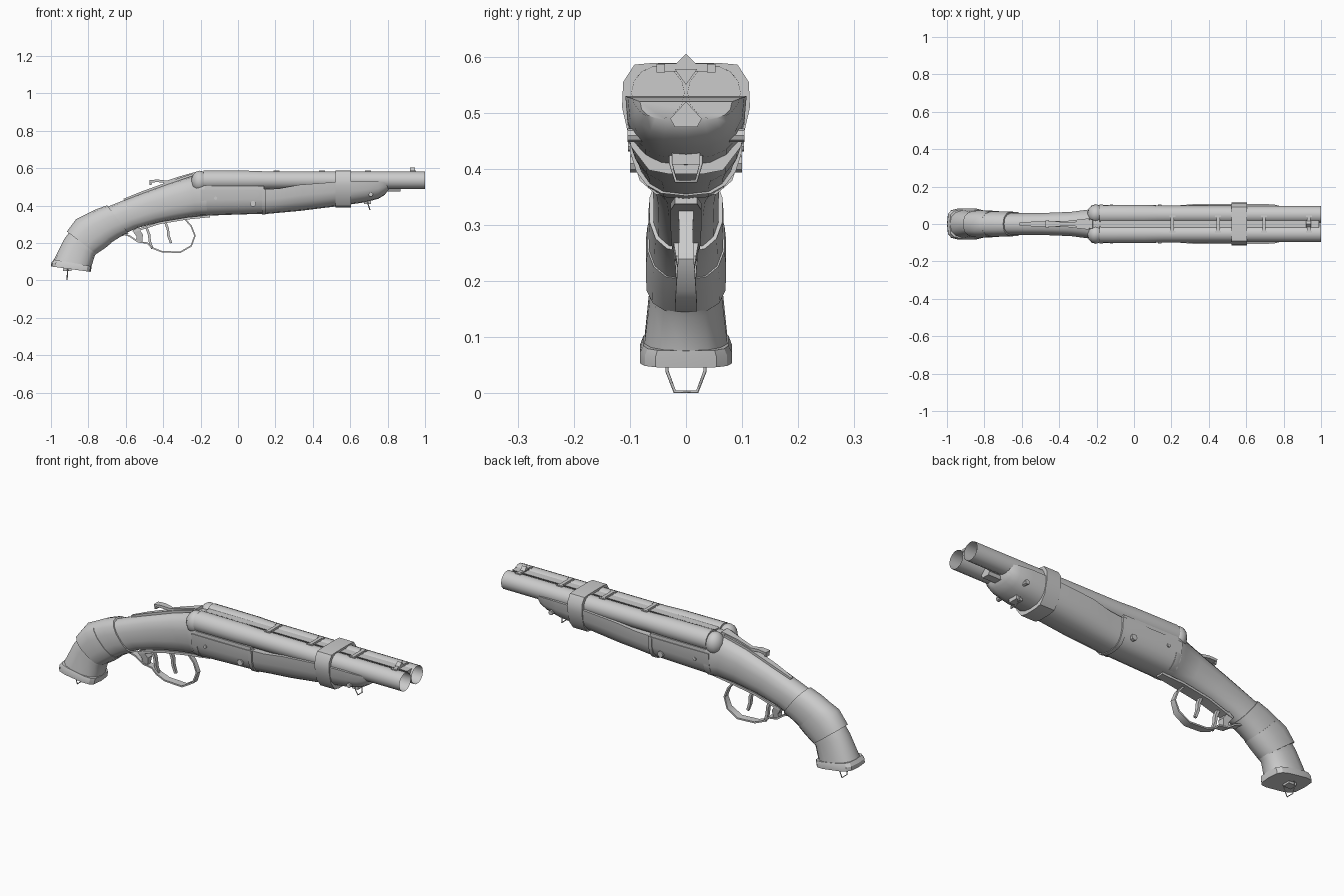
import bpy, bmesh, math
from mathutils import Vector

if "Cube" in bpy.data.objects:
    bpy.data.objects.remove(bpy.data.objects["Cube"])


def finish(name, bm, angle=40):
    bmesh.ops.recalc_face_normals(bm, faces=bm.faces)
    me = bpy.data.meshes.new(name)
    bm.to_mesh(me)
    bm.free()
    ob = bpy.data.objects.new(name, me)
    bpy.context.collection.objects.link(ob)
    bpy.ops.object.select_all(action='DESELECT')
    ob.select_set(True)
    bpy.context.view_layer.objects.active = ob
    bpy.ops.object.shade_smooth_by_angle(angle=math.radians(angle))
    return ob


def loft(name, rings, cap_start=True, cap_end=True, angle=40):
    bm = bmesh.new()
    rows = [[bm.verts.new(p) for p in r] for r in rings]
    n = len(rows[0])
    for a, b in zip(rows, rows[1:]):
        for i in range(n):
            j = (i + 1) % n
            bm.faces.new((a[i], a[j], b[j], b[i]))
    if cap_start:
        bm.faces.new(rows[0])
    if cap_end:
        bm.faces.new(rows[-1])
    return finish(name, bm, angle)


def spow(v, e):
    return math.copysign(abs(v) ** e, v)


def slice_ring(top, bot, hw, n=2.5, count=14):
    """Rounded section between a top and a bottom point (x, z)."""
    t, b = Vector((top[0], 0, top[1])), Vector((bot[0], 0, bot[1]))
    mid, up = (t + b) / 2, (t - b) / 2
    ring = []
    for i in range(count):
        a = 2 * math.pi * i / count
        ring.append(mid + up * spow(math.cos(a), 2 / n)
                    + Vector((0, hw * spow(math.sin(a), 2 / n), 0)))
    return ring


def u_ring(x, zb, zt, hw, n=2.6, count=11):
    """Flat-topped U section."""
    ring = []
    for i in range(count):
        a = math.pi * i / (count - 1)
        ring.append((x, hw * spow(math.cos(a), 2 / n),
                     zt - (zt - zb) * abs(math.sin(a)) ** (2 / n)))
    return ring


def prism(name, outline, x0, x1):
    """Extrude a (y, z) outline along x."""
    return loft(name, [[(x, y, z) for y, z in outline] for x in (x0, x1)], angle=35)


def box(name, x0, x1, hw, z0, z1, y=0):
    return prism(name, [(y - hw, z0), (y + hw, z0), (y + hw, z1), (y - hw, z1)], x0, x1)


def strip(name, path, widths, t):
    """Flat metal strip following an (x, z) path."""
    rings = []
    for i, (p, w) in enumerate(zip(path, widths)):
        a, b = path[max(i - 1, 0)], path[min(i + 1, len(path) - 1)]
        d = Vector((b[0] - a[0], 0, b[1] - a[1])).normalized()
        nrm = Vector((-d.z, 0, d.x)) * t / 2
        c, y = Vector((p[0], 0, p[1])), Vector((0, w, 0))
        rings.append([c + nrm + y, c + nrm - y, c - nrm - y, c - nrm + y])
    return loft(name, rings)


def wire(name, points, r):
    cu = bpy.data.curves.new(name, 'CURVE')
    cu.dimensions = '3D'
    cu.bevel_depth = r
    cu.bevel_resolution = 0
    sp = cu.splines.new('POLY')
    sp.points.add(len(points) - 1)
    for s, p in zip(sp.points, points):
        s.co = (*p, 1)
    ob = bpy.data.objects.new(name, cu)
    bpy.context.collection.objects.link(ob)
    return ob


# Curved pistol-grip stock
loft("stock", [slice_ring(*s) for s in (
    ((-.985, .11), (-.785, .07), .076),
    ((-.93, .22), (-.765, .135), .066),
    ((-.86, .315), (-.715, .18), .063),
    ((-.775, .362), (-.63, .24), .060),
    ((-.67, .405), (-.54, .28), .059),
    ((-.52, .465), (-.42, .312), .060),
    ((-.36, .523), (-.30, .333), .066),
    ((-.26, .555), (-.22, .343), .078),
    ((-.215, .572), (-.19, .347), .096, 2.8),
    ((-.175, .572), (-.165, .347), .098, 2.8))])

# Flared butt plate
loft("butt_plate", [slice_ring(*s, 4) for s in (
    ((-1.0, .075), (-.788, .046), .083),
    ((-.998, .095), (-.784, .064), .083),
    ((-.985, .112), (-.782, .076), .077))], angle=30)

# Tape wraps around the grip
loft("grip_wrap_lower", [slice_ring(*s) for s in (
    ((-.915, .262), (-.758, .142), .072),
    ((-.865, .328), (-.712, .172), .073),
    ((-.815, .352), (-.675, .202), .070))])
loft("grip_wrap_upper", [slice_ring(*s) for s in (
    ((-.83, .345), (-.69, .195), .067),
    ((-.765, .378), (-.63, .233), .068),
    ((-.70, .402), (-.585, .252), .066))])

# Receiver and rounded breech fences
loft("receiver", [u_ring(*s) for s in (
    (-.20, .345, .487, .100), (-.05, .351, .487, .102), (.14, .357, .487, .100))])
for side in (-1, 1):
    bm = bmesh.new()
    bmesh.ops.create_uvsphere(bm, u_segments=12, v_segments=8, radius=1)
    for v in bm.verts:
        v.co = Vector((-.205 + v.co.x * .045, side * .054 + v.co.y * .052, .53 + v.co.z * .057))
    finish("breech_fence", bm, 60)

# Twin open barrels, thicker at the breech
for side in (-1, 1):
    rings = []
    for x, r in ((-.185, .053), (.06, .052), (.16, .048), (1.0, .047)):
        rings.append([(x, side * .05 + r * math.cos(a), .536 + r * math.sin(a))
                      for a in (2 * math.pi * i / 14 for i in range(14))])
    loft("barrel", rings, True, False)
    # Flat extractor side rail under the breech
    box("breech_rail", -.18, .14, .012, .484, .505, side * .085)

# Ribs between the barrels
prism("top_rib", [(-.02, .578), (.02, .578), (0, .55)], -.18, .99)
prism("under_rib", [(-.02, .475), (.02, .475), (.028, .49), (0, .52), (-.028, .49)], .14, .87)

# Rib clips and front sight
for x in (.205, .45, .695, .935):
    box("rib_clip", x - .009, x + .009, .05, .574, .588)
    for side in (-1, 1):
        box("clip_foot", x - .016, x + .016, .008, .572, .587, side * .045)
loft("front_sight", [[(.92, y, z) for y, z in ((-.02, .585), (.02, .585), (0, .605))],
                     [(.945, y, z) for y, z in ((-.02, .585), (.02, .585), (0, .605))]])

# Wooden fore-end
loft("fore_end", [u_ring(*s) for s in (
    (.145, .355, .488, .094, 2.8), (.22, .362, .492, .098), (.33, .372, .512, .107),
    (.54, .398, .528, .108), (.68, .418, .53, .108), (.75, .437, .528, .104),
    (.785, .458, .525, .095), (.805, .485, .52, .082))])
loft("receiver_joint", [u_ring(x, .352, .489, .103, 2.8) for x in (.128, .148)])

# Wide strap around barrels and fore-end
half = [(.06, .589), (.092, .586), (.112, .555), (.114, .51), (.098, .44), (.066, .398), (.03, .391)]
prism("strap", half + [(-y, z) for y, z in reversed(half)], .522, .605)

# Hinge pins
for x, z, r, l in ((.08, .41, .016, .1), (-.12, .44, .009, .103), (.71, .46, .012, .104)):
    loft("hinge_pin", [[(x + r * math.cos(i * math.pi / 4), y, z + r * math.sin(i * math.pi / 4))
                        for i in range(8)] for y in (-l, l)], angle=30)

# Opening lever and tang on top
strip("top_tang", [(-.61, .431), (-.52, .468), (-.36, .526), (-.24, .566)],
      [.008, .014, .016, .03], .012)
strip("opening_lever", [(-.465, .512), (-.47, .53), (-.43, .533), (-.38, .527), (-.31, .55), (-.22, .575)],
      [.013, .018, .016, .01, .012, .025], .014)

# Trigger guard
strip("trigger_guard", [(-.62, .25), (-.58, .238), (-.535, .207), (-.485, .2), (-.46, .175), (-.41, .155),
                        (-.31, .15), (-.25, .185), (-.23, .24), (-.25, .29), (-.285, .33)],
      [.022, .02, .018, .018, .018, .02, .02, .018, .014, .012, .014], .008)
strip("guard_spur", [(-.55, .275), (-.525, .24), (-.53, .208)], [.025, .018, .012], .035)
strip("trigger_plate", [(-.56, .263), (-.42, .307), (-.27, .332), (-.15, .344)],
      [.025, .028, .028, .02], .012)

# Two curved triggers
for x, z in ((-.49, .285), (-.39, .315)):
    strip("trigger", [(x, z), (x + .015, z - .04), (x + .018, z - .075), (x + .032, z - .115)],
          [.011, .01, .009, .006], .013)

# Sling loops at butt and fore-end
wire("butt_sling_loop", [(-.91, -.034, .06), (-.912, -.034, .04), (-.914, -.02, .003),
                         (-.914, .02, .003), (-.912, .034, .04), (-.91, .034, .06)], .003)
wire("front_sling_loop", [(.69, -.027, .43), (.695, -.027, .41), (.705, -.018, .378),
                          (.705, .018, .378), (.695, .027, .41), (.69, .027, .43)], .003)
box("front_sling_mount", .675, .71, .025, .408, .43)
box("butt_sling_mount", -.935, -.89, .02, .05, .075)
